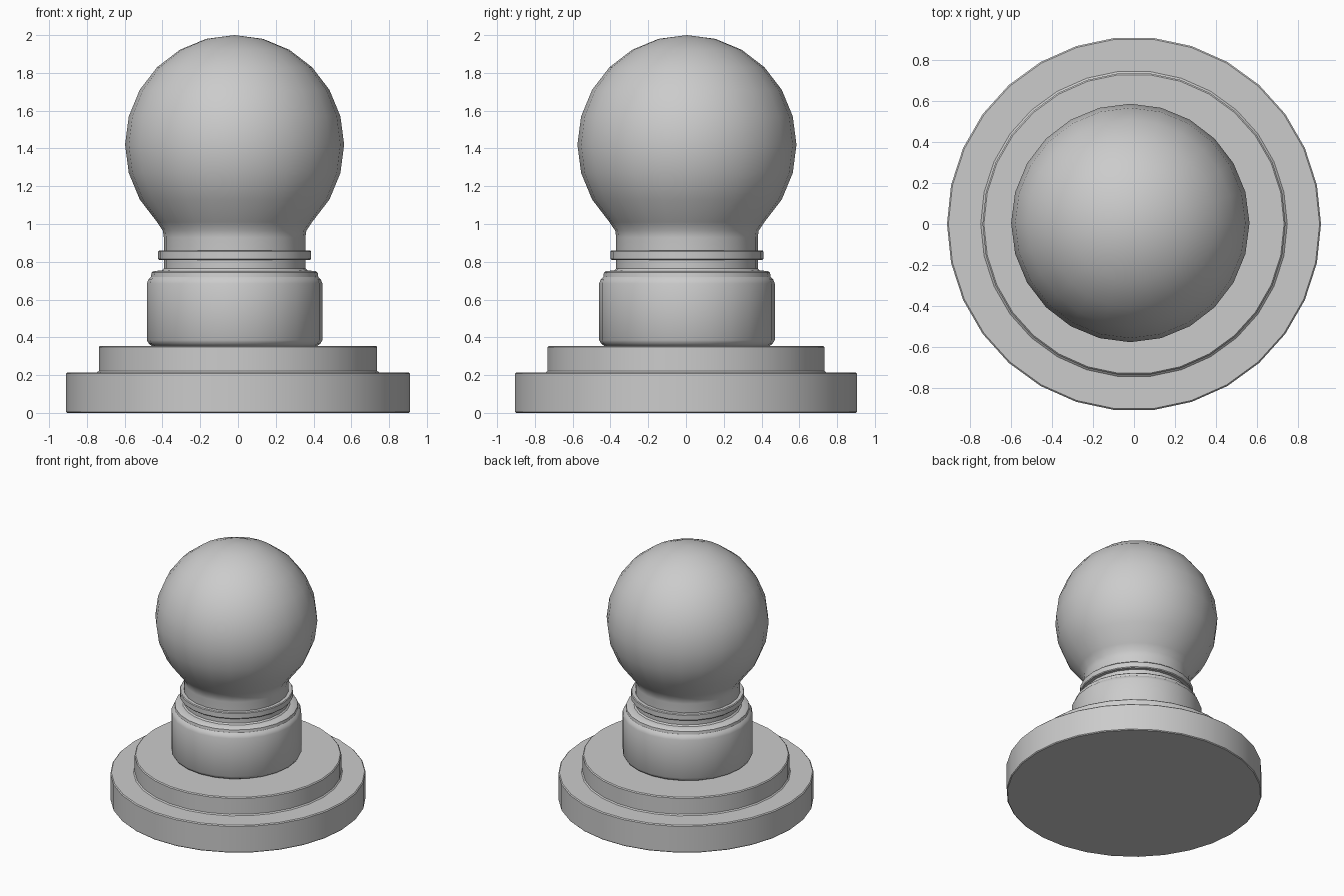
import bpy, bmesh, math
from math import sin, cos, pi, radians

if "Cube" in bpy.data.objects:
    bpy.data.objects.remove(bpy.data.objects["Cube"])


def lathe(name, profile, sides, center=(0, 0)):
    """Revolve (radius, z) points, bottom to top, closing both ends."""
    bm = bmesh.new()
    rings = []
    for r, z in profile:
        if r < 1e-5:
            rings.append([bm.verts.new((0, 0, z))])
        else:
            rings.append([bm.verts.new((r * cos(2 * pi * i / sides),
                                        r * sin(2 * pi * i / sides), z))
                          for i in range(sides)])
    for a, b in zip(rings, rings[1:]):
        for i in range(sides):
            j = (i + 1) % sides
            if len(b) == 1:
                bm.faces.new((a[i], a[j], b[0]))
            else:
                bm.faces.new((a[i], a[j], b[j], b[i]))
    bm.faces.new(rings[0][::-1])
    if len(rings[-1]) > 1:
        bm.faces.new(rings[-1])
    mesh = bpy.data.meshes.new(name)
    bm.to_mesh(mesh)
    bm.free()
    ob = bpy.data.objects.new(name, mesh)
    ob.location = (center[0], center[1], 0)
    bpy.context.collection.objects.link(ob)
    bpy.ops.object.select_all(action='DESELECT')
    ob.select_set(True)
    bpy.context.view_layer.objects.active = ob
    bpy.ops.object.shade_smooth_by_angle(angle=radians(35))
    return ob


AXIS = (-0.018, 0.005)  # upper parts sit slightly off the base centre

# Stepped round base
lathe("base_plate", [(0.904, 0), (0.91, 0.006), (0.91, 0.208), (0.903, 0.215)], 30)
lathe("base_step", [(0.748, 0.213), (0.737, 0.223), (0.737, 0.348), (0.73, 0.355)], 30)

# Collar with chamfered foot and shoulder
lathe("collar", [(0.435, 0.353), (0.453, 0.365), (0.465, 0.385), (0.465, 0.685),
                 (0.457, 0.705), (0.443, 0.72), (0.44, 0.742), (0.43, 0.75),
                 (0.385, 0.755), (0.375, 0.765)], 24, AXIS)

# Thin ring around the neck
lathe("neck_ring", [(0.37, 0.81), (0.4, 0.81), (0.405, 0.816), (0.405, 0.854),
                    (0.4, 0.86), (0.37, 0.86)], 24, AXIS)

# Neck flowing into the ball
R, CZ = 0.58, 1.42
ball = [(R * cos(radians(a)), CZ + R * sin(radians(a))) for a in range(-45, 90, 15)]
lathe("ball_and_neck", [(0.375, 0.76), (0.375, 0.93), (0.38, 0.965)] + ball + [(0, CZ + R)],
      24, AXIS)
